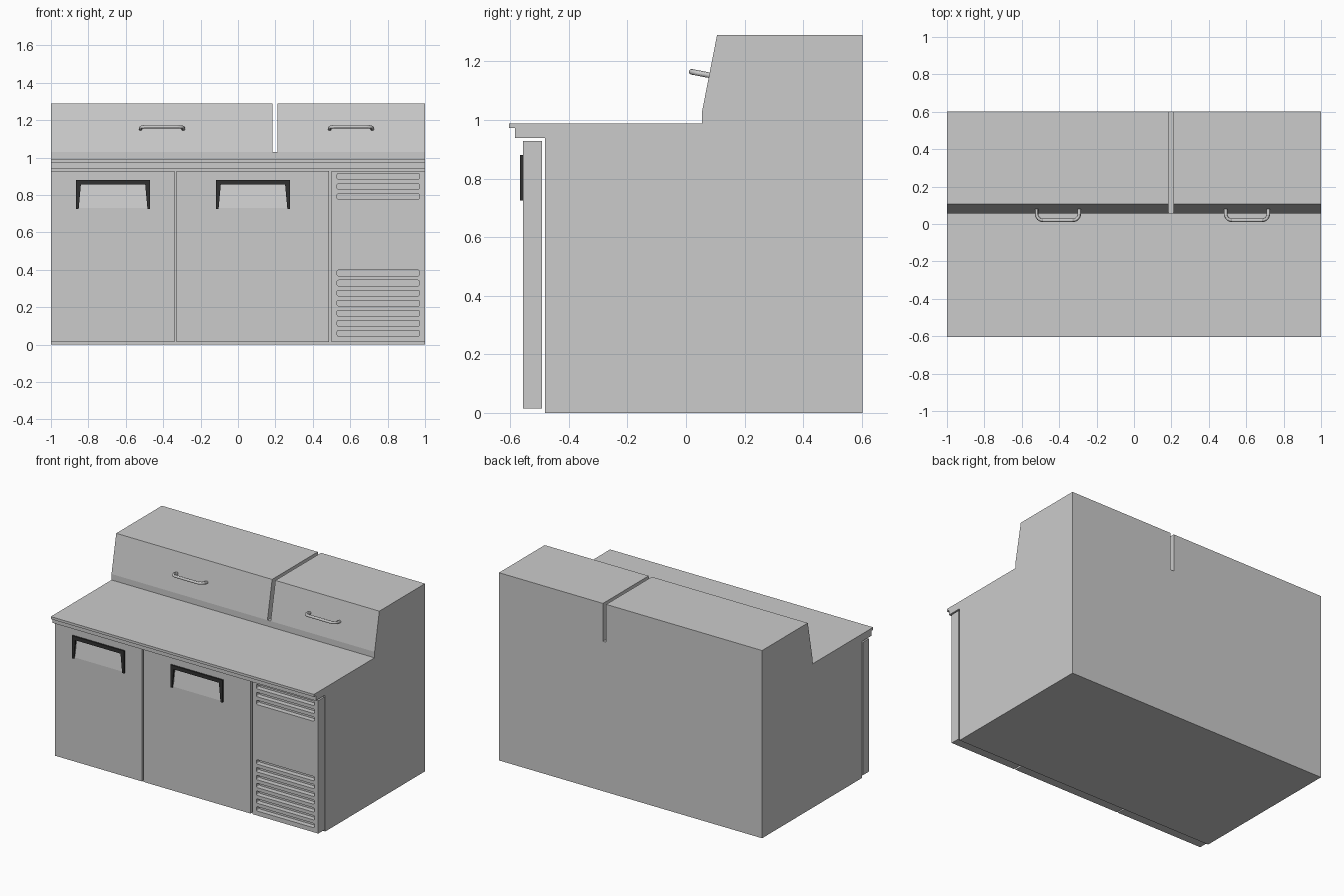
import bpy, bmesh, math
from mathutils import Vector

if "Cube" in bpy.data.objects:
    bpy.data.objects.remove(bpy.data.objects["Cube"])


def prism(name, pts, axis, a, b):
    """Extrude a 2D outline along x (pts are y,z) or along y (pts are x,z)."""
    bm = bmesh.new()
    place = (lambda p, t: (t, p[0], p[1])) if axis == 'x' else (lambda p, t: (p[0], t, p[1]))
    lo = [bm.verts.new(place(p, a)) for p in pts]
    hi = [bm.verts.new(place(p, b)) for p in pts]
    bm.faces.new(lo)
    bm.faces.new(hi[::-1])
    n = len(pts)
    for i in range(n):
        bm.faces.new((lo[i], hi[i], hi[(i + 1) % n], lo[(i + 1) % n]))
    bmesh.ops.recalc_face_normals(bm, faces=bm.faces)
    me = bpy.data.meshes.new(name)
    bm.to_mesh(me)
    bm.free()
    ob = bpy.data.objects.new(name, me)
    bpy.context.collection.objects.link(ob)
    return ob


def rect(x0, x1, z0, z1):
    return [(x0, z0), (x1, z0), (x1, z1), (x0, z1)]


def rounded(x0, x1, z0, z1, r, n=3):
    pts = []
    for k, (x, z) in enumerate(((x1 - r, z1 - r), (x0 + r, z1 - r), (x0 + r, z0 + r), (x1 - r, z0 + r))):
        for i in range(n + 1):
            a = math.pi / 2 * (k + i / n)
            pts.append((x + r * math.cos(a), z + r * math.sin(a)))
    return pts


def cut(ob, cutter):
    """Subtract the cutter from the object, then discard it."""
    cutter.hide_render = True
    mod = ob.modifiers.new("cut", 'BOOLEAN')
    mod.operation, mod.solver, mod.object = 'DIFFERENCE', 'EXACT', cutter
    bpy.context.view_layer.objects.active = ob
    bpy.ops.object.modifier_apply(modifier=mod.name)
    bpy.data.objects.remove(cutter)


black = bpy.data.materials.new("dark_plastic")
black.diffuse_color = (0.03, 0.03, 0.03, 1)
black.use_nodes = True
black.node_tree.nodes["Principled BSDF"].inputs["Base Color"].default_value = black.diffuse_color

FRONT, BACK = -0.557, 0.602
HINGE = 1.03

# Cabinet body with stepped worktop edge and the low ledge under the lids
prism("cabinet_body", [(-0.481, 0), (BACK, 0), (BACK, HINGE), (0.055, HINGE), (0.055, 0.989),
                       (-0.604, 0.989), (-0.604, 0.972), (-0.584, 0.972), (-0.584, 0.938),
                       (-0.481, 0.938)], 'x', -1, 1)

# Two sloped lids with a narrow gap between them
for side, x0, x1 in (("left", -1, 0.185), ("right", 0.21, 1)):
    prism(side + "_lid", [(0.055, HINGE), (BACK, HINGE), (BACK, 1.29), (0.106, 1.29)], 'x', x0, x1)


# Bent tube handles on the lids, standing square to the slope
def lid_handle(name, cx, half=0.114, out=0.062, r=0.035):
    base, normal = Vector((cx, 0.08, 1.153)), Vector((0, -0.982, 0.189))
    right = [(half, -0.006)]
    for i in range(9):
        a = math.pi / 2 * i / 8
        right.append((half - r + r * math.cos(a), out - r + r * math.sin(a)))
    path = right + [(-u, v) for u, v in reversed(right)]
    cu = bpy.data.curves.new(name, 'CURVE')
    cu.dimensions = '3D'
    cu.bevel_depth, cu.bevel_resolution, cu.use_fill_caps = 0.0095, 4, True
    sp = cu.splines.new('POLY')
    sp.points.add(len(path) - 1)
    for p, (u, v) in zip(sp.points, path):
        p.co = (*(base + Vector((u, 0, 0)) + normal * v), 1)
    ob = bpy.data.objects.new(name, cu)
    bpy.context.collection.objects.link(ob)
    bpy.ops.object.select_all(action='DESELECT')
    ob.select_set(True)
    bpy.context.view_layer.objects.active = ob
    bpy.ops.object.convert(target='MESH')
    bpy.ops.object.shade_smooth_by_angle()


lid_handle("left_lid_handle", -0.407)
lid_handle("right_lid_handle", 0.604)

# Doors with a sloped finger recess and a dark tapering surround
for side, x0, x1, hx in (("left", -1, -0.34, -0.668), ("right", -0.33, 0.486, 0.08)):
    door = prism(side + "_door", rect(x0, x1, 0.015, 0.928), 'y', FRONT, -0.491)
    cut(door, prism("recess_cutter", [(-0.56, 0.7125), (-0.535, 0.858), (-0.62, 0.858),
                                      (-0.62, 0.7125)], 'x', hx - 0.182, hx + 0.182))
    half = [(0.172, 0.855), (0.184, 0.725), (0.198, 0.725), (0.198, 0.88)]
    outline = half + [(-x, z) for x, z in reversed(half)]
    surround = prism(side + "_door_handle", [(hx + x, z) for x, z in outline], 'y', -0.567, FRONT)
    surround.data.materials.append(black)

# Vent panel with recessed louvre slots
panel = prism("vent_panel", rect(0.499, 1, 0.015, 0.928), 'y', FRONT, -0.491)
slots = [0.9 - 0.054 * i for i in range(3)] + [0.383 - 0.0537 * i for i in range(7)]
for z in slots:
    cut(panel, prism("slot_cutter", rounded(0.53, 0.97, z - 0.015, z + 0.015, 0.007),
                     'y', FRONT - 0.05, FRONT + 0.035))
